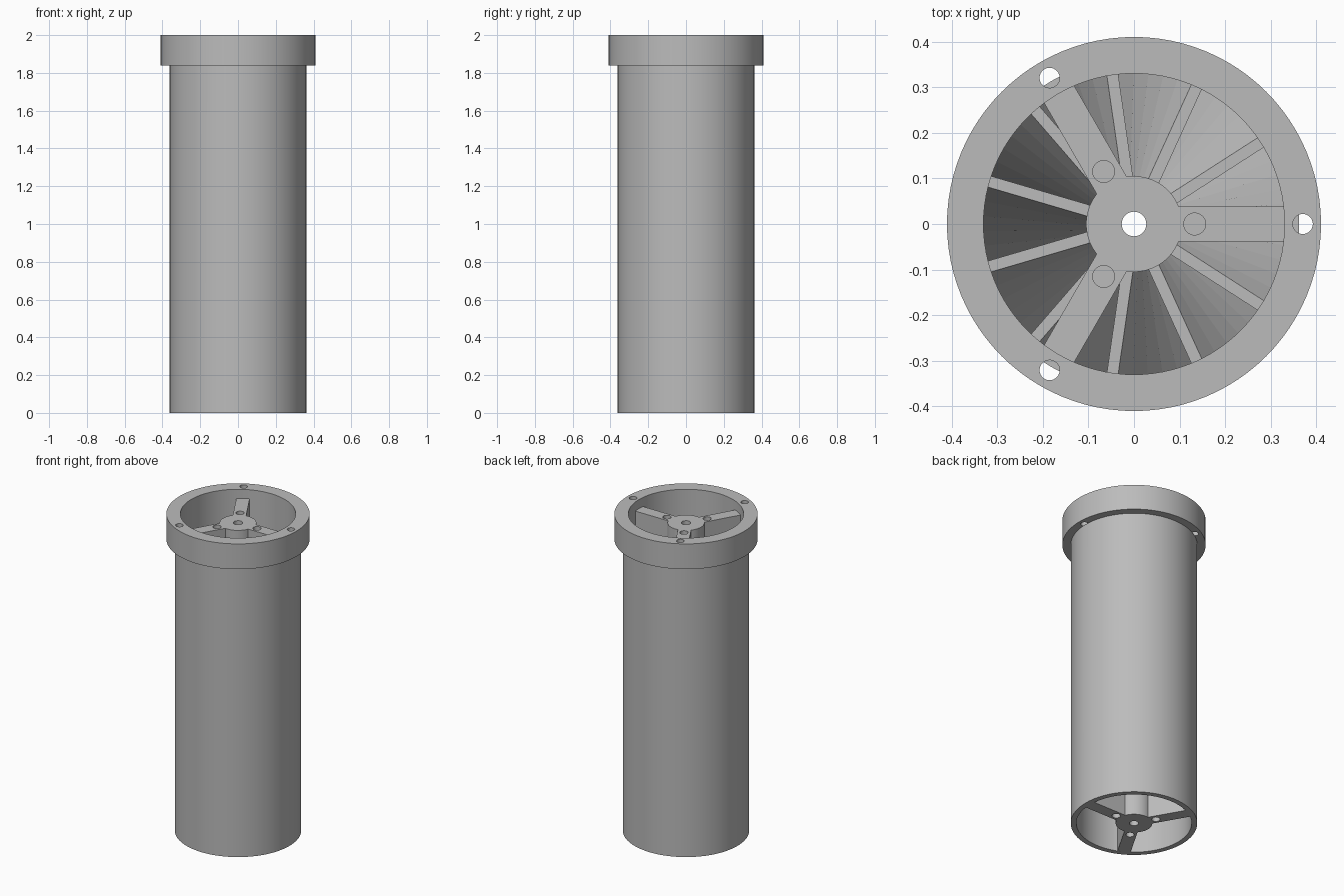
import bpy, bmesh, math
from mathutils import Matrix, Vector

cube = bpy.data.objects.get("Cube")
if cube:
    bpy.data.objects.remove(cube, do_unlink=True)

HEIGHT, FLANGE_Z = 2.0, 1.84
TUBE_R, BORE_R, FLANGE_R = 0.362, 0.33, 0.41
HUB_R, HUB_TOP = 0.105, 1.943
SPOKE_T, SPOKE_W = 0.16, 0.076
THIRDS = [math.tau * i / 3 for i in range(3)]

grey = bpy.data.materials.new("plain_grey")
grey.use_nodes = True
grey.diffuse_color = (0.5, 0.5, 0.5, 1)
grey.node_tree.nodes["Principled BSDF"].inputs["Base Color"].default_value = grey.diffuse_color


def finish(name, bm):
    bmesh.ops.recalc_face_normals(bm, faces=bm.faces)
    mesh = bpy.data.meshes.new(name)
    bm.to_mesh(mesh)
    bm.free()
    mesh.materials.append(grey)
    obj = bpy.data.objects.new(name, mesh)
    bpy.context.collection.objects.link(obj)
    return obj


def cylinder(name, r, z0, z1, x=0, angle=0, sides=96):
    bm = bmesh.new()
    place = Matrix.Rotation(angle, 4, 'Z') @ Matrix.Translation((x, 0, (z0 + z1) / 2))
    bmesh.ops.create_cone(bm, cap_ends=True, segments=sides, radius1=r,
                          radius2=r, depth=z1 - z0, matrix=place)
    return finish(name, bm)


def box(name, x0, x1, width, z0, z1, angle):
    bm = bmesh.new()
    place = (Matrix.Rotation(angle, 4, 'Z')
             @ Matrix.Translation(((x0 + x1) / 2, 0, (z0 + z1) / 2))
             @ Matrix.Diagonal((x1 - x0, width, z1 - z0, 1)))
    bmesh.ops.create_cube(bm, size=1, matrix=place)
    return finish(name, bm)


def combine(target, tools, operation):
    """Apply each tool to the target and remove the tool."""
    for tool in tools:
        tool.hide_render = True
        mod = target.modifiers.new("combine", 'BOOLEAN')
        mod.operation, mod.object, mod.solver = operation, tool, 'EXACT'
        bpy.context.view_layer.update()
        graph = bpy.context.evaluated_depsgraph_get()
        mesh = bpy.data.meshes.new_from_object(target.evaluated_get(graph))
        target.modifiers.clear()
        target.data = mesh
        bpy.data.objects.remove(tool, do_unlink=True)


def smooth(obj):
    bpy.ops.object.select_all(action='DESELECT')
    obj.select_set(True)
    bpy.context.view_layer.objects.active = obj
    bpy.ops.object.shade_smooth_by_angle(angle=math.radians(30))


# Tube with a collar, revolved as one closed profile
profile = [(BORE_R, 0), (TUBE_R, 0), (TUBE_R, FLANGE_Z), (FLANGE_R, FLANGE_Z),
           (FLANGE_R, HEIGHT), (BORE_R, HEIGHT)]
bm = bmesh.new()
verts = [bm.verts.new((r, 0, z)) for r, z in profile]
edges = [bm.edges.new((verts[i - 1], v)) for i, v in enumerate(verts)]
bmesh.ops.spin(bm, geom=verts + edges, cent=(0, 0, 0), axis=(0, 0, 1),
               angle=math.tau, steps=96, use_merge=True)
bmesh.ops.remove_doubles(bm, verts=bm.verts, dist=1e-5)
housing = finish("flanged_tube", bm)

# Mounting holes through the collar
combine(housing, [cylinder("cutter", 0.022, FLANGE_Z, HEIGHT + 0.05, 0.37, a, 32)
                  for a in THIRDS], 'DIFFERENCE')
smooth(housing)

# Central hub with three spokes at each end
hub = cylinder("hub_with_spokes", HUB_R, 0, HUB_TOP)
for z0 in (0, HUB_TOP - SPOKE_T):
    combine(hub, [box("spoke", 0.05, BORE_R + 0.008, SPOKE_W, z0 + 0.0001 * (z0 == 0), z0 + SPOKE_T, a)
                  for a in THIRDS], 'UNION')

# Shaft bore and blind screw holes
combine(hub, [cylinder("cutter", 0.027, -0.1, HEIGHT + 0.1, sides=32)], 'DIFFERENCE')
for z0, z1 in ((-0.05, 0.1), (HUB_TOP - 0.1, HUB_TOP + 0.05)):
    combine(hub, [cylinder("cutter", 0.024, z0, z1, 0.133, a, 32)
                  for a in THIRDS], 'DIFFERENCE')
smooth(hub)

# Eleven twisted vanes between hub and tube
VANES, SLICES, TWIST = 11, 32, math.pi
TOP, BOTTOM = 1.6, 0.4
section = [(0.09, -0.0125), (BORE_R + 0.008, -0.0125),
           (BORE_R + 0.008, 0.0125), (0.09, 0.0125)]
bm = bmesh.new()
for n in range(VANES):
    rings = []
    for s in range(SLICES + 1):
        t = s / SLICES
        turn = Matrix.Rotation(math.tau * n / VANES + TWIST * t, 4, 'Z')
        z = TOP + (BOTTOM - TOP) * t
        rings.append([bm.verts.new(turn @ Vector((x, y, z))) for x, y in section])
    for a, b in zip(rings, rings[1:]):
        for i in range(4):
            bm.faces.new((a[i - 1], a[i], b[i], b[i - 1]))
    bm.faces.new(rings[0])
    bm.faces.new(rings[-1])
finish("twisted_vanes", bm)
